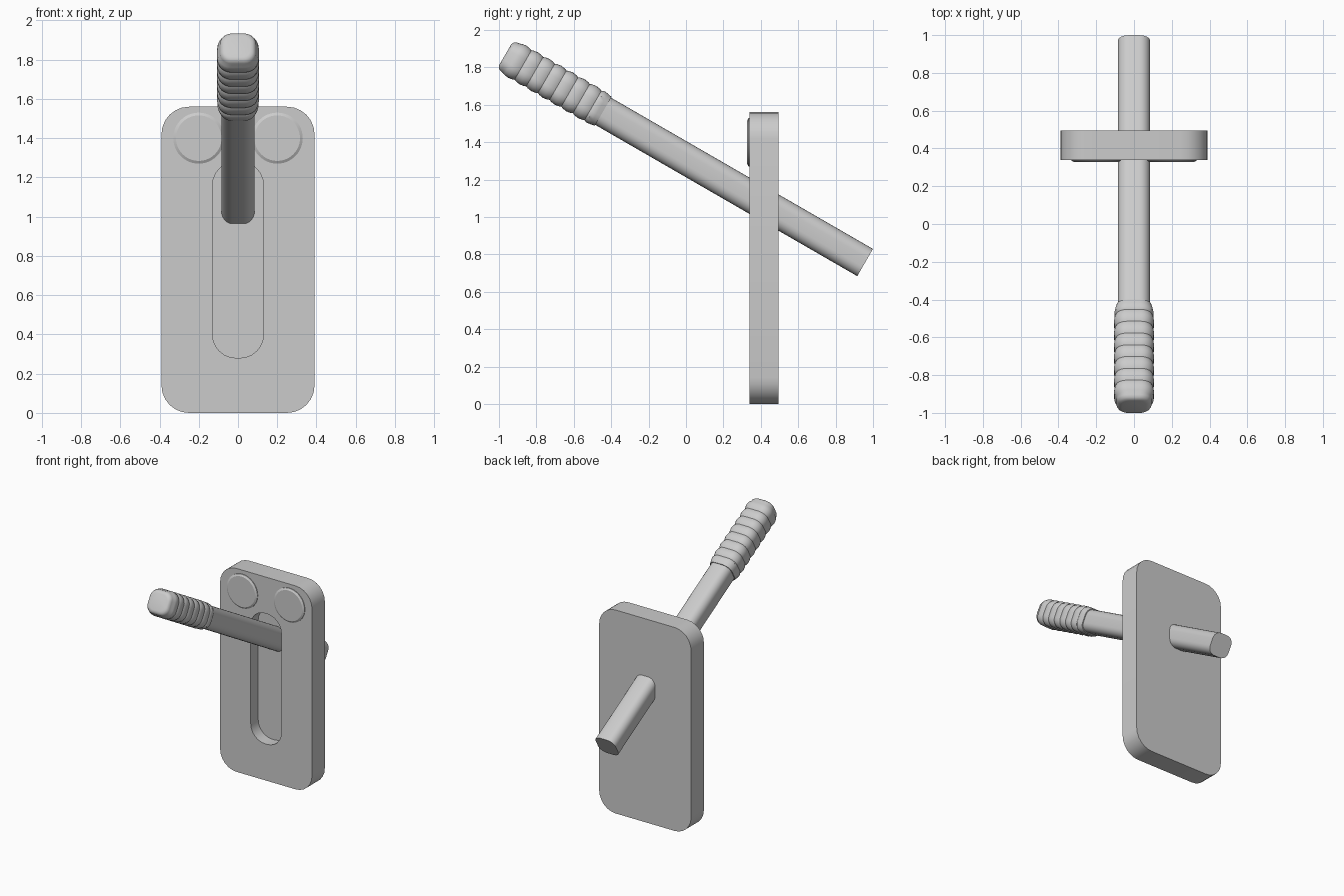
import bpy, bmesh, math
from mathutils import Matrix, Vector

if "Cube" in bpy.data.objects:
    bpy.data.objects.remove(bpy.data.objects["Cube"])


def rounded_rect(hw, hh, r, seg=6):
    """Outline of a rounded rectangle around the origin, counter-clockwise."""
    pts = []
    for k, (sx, sy) in enumerate([(1, 1), (-1, 1), (-1, -1), (1, -1)]):
        for i in range(seg + 1):
            a = math.radians(90 * k + 90 * i / seg)
            pts.append((sx * (hw - r) + r * math.cos(a),
                        sy * (hh - r) + r * math.sin(a)))
    return pts


def loft(name, rings, matrix=Matrix(), angle=35):
    """Join equal-length rings of points and cap both ends."""
    bm = bmesh.new()
    loops = [[bm.verts.new(matrix @ Vector(p)) for p in ring] for ring in rings]
    n = len(loops[0])
    for a, b in zip(loops, loops[1:]):
        for i in range(n):
            j = (i + 1) % n
            bm.faces.new((a[i], a[j], b[j], b[i]))
    bm.faces.new(loops[0])
    bm.faces.new(loops[-1])
    bmesh.ops.recalc_face_normals(bm, faces=bm.faces)
    me = bpy.data.meshes.new(name)
    bm.to_mesh(me)
    bm.free()
    ob = bpy.data.objects.new(name, me)
    bpy.context.collection.objects.link(ob)
    smooth(ob, angle)
    return ob


def smooth(ob, angle=35):
    bpy.ops.object.select_all(action='DESELECT')
    ob.select_set(True)
    bpy.context.view_layer.objects.active = ob
    bpy.ops.object.shade_smooth_by_angle(angle=math.radians(angle))


def slab(name, hw, hh, r, y0, y1, zc, seg=6):
    prof = rounded_rect(hw, hh, r, seg)
    return loft(name, [[(x, y, z + zc) for x, z in prof] for y in (y0, y1)])


# Wall plate with a recessed slot
plate = slab("wall_plate", 0.39, 0.78, 0.14, 0.34, 0.495, 0.78)
cutter = slab("slot_cutter", 0.13, 0.50, 0.12, 0.2, 0.43, 0.78)
cutter.hide_render = True
mod = plate.modifiers.new("slot", 'BOOLEAN')
mod.operation = 'DIFFERENCE'
mod.solver = 'EXACT'
mod.object = cutter
bpy.context.view_layer.objects.active = plate
bpy.ops.object.modifier_move_to_index(modifier=mod.name, index=0)
bpy.ops.object.modifier_apply(modifier=mod.name)
bpy.data.objects.remove(cutter)
smooth(plate)

# Two round buttons with chamfered rims
for side, x in (("left", -0.2), ("right", 0.2)):
    rings = []
    for y, r in ((0.36, 0.13), (0.335, 0.13), (0.327, 0.116)):
        rings.append([(x + r * math.cos(2 * math.pi * i / 48), y,
                       1.40 + r * math.sin(2 * math.pi * i / 48)) for i in range(48)])
    loft("button_" + side, rings, angle=25)

# Lever frame: local z runs down the lever, local y is its upper side
N = 1.134
lever = Matrix(((1, 0, 0, 0),
                (0, 0.5, 0.866, N * 0.5),
                (0, 0.866, -0.5, N * 0.866),
                (0, 0, 0, 1)))


def section(s, hw, hh, k=0.68):
    return [(x, y, s) for x, y in rounded_rect(hw, hh, k * min(hw, hh))]


# Lever rod
loft("lever_rod", [section(s, 0.085, 0.084) for s in (-1.3, 0.451)], lever)

# Ribbed grip: scalloped ridges and a rounded tip
rings = [section(-1.166, 0.092, 0.089), section(-1.190, 0.099, 0.094),
         section(-1.215, 0.104, 0.097)]
for i in range(7):
    s = -1.229 - 0.072 * i
    for t, grow in ((0, 0), (0.15, 0.55), (0.5, 1), (0.85, 0.55)):
        rings.append(section(s - 0.072 * t, 0.097 + 0.009 * grow, 0.090 + 0.009 * grow))
for s, w in ((-1.733, 0.094), (-1.748, 0.092), (-1.761, 0.085), (-1.768, 0.076), (-1.771, 0.063)):
    rings.append(section(s, w, w * 0.96))
loft("grip", rings, lever, angle=40)
